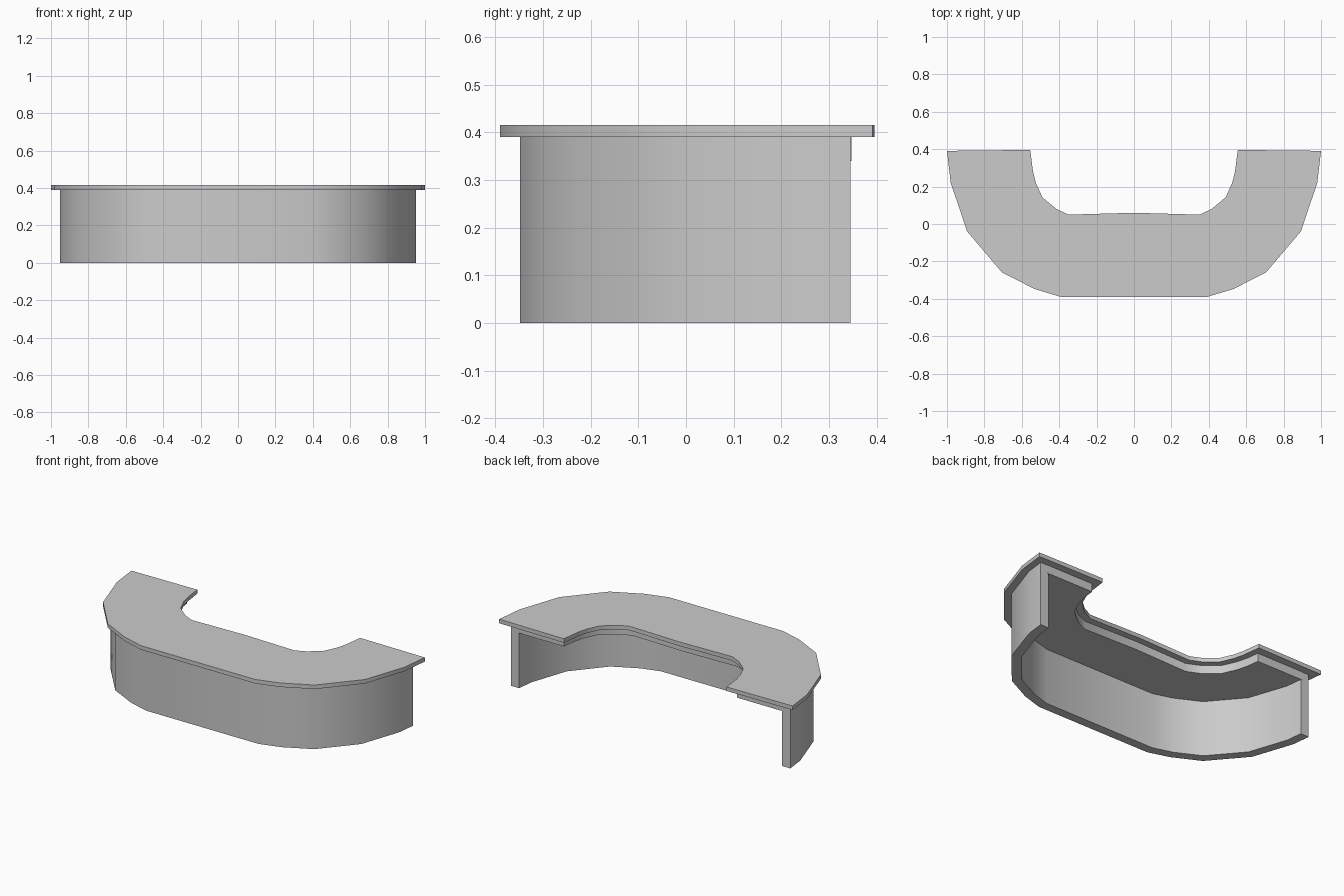
import bpy, bmesh, math
from mathutils import Vector

cube = bpy.data.objects.get("Cube")
if cube:
    bpy.data.objects.remove(cube, do_unlink=True)

grey = bpy.data.materials.new("plain grey")
grey.use_nodes = True
grey.diffuse_color = (0.6, 0.6, 0.6, 1)
grey.node_tree.nodes["Principled BSDF"].inputs["Base Color"].default_value = (0.6, 0.6, 0.6, 1)

# Right halves of the counter outline, from the middle to the back end
OUTER = [(0.39, -0.39), (0.53, -0.348), (0.705, -0.26), (0.892, -0.04), (0.98, 0.22), (1.0, 0.391)]
INNER = [(0.35, 0.05), (0.415, 0.08), (0.49, 0.143), (0.525, 0.22), (0.54, 0.28), (0.555, 0.396)]


def mirrored(half, middle=()):
    """Full left-to-right path from its right half."""
    return [Vector((-x, y)) for x, y in reversed(half)] + [Vector(p) for p in middle] + [Vector(p) for p in half]


def offset(path, dist, end_y):
    """Shift an open path to its left with mitred corners, ending at end_y."""
    normals = []
    for a, b in zip(path, path[1:]):
        d = (b - a).normalized()
        normals.append(Vector((-d.y, d.x)))
    out = []
    for i, p in enumerate(path):
        n1, n2 = normals[max(i - 1, 0)], normals[min(i, len(normals) - 1)]
        out.append(p + (n1 + n2) * (dist / (1 + n1.dot(n2))))
    for end, near in ((0, 1), (-1, -2)):
        a, b = out[near], out[end]
        out[end] = a + (b - a) * ((end_y - a.y) / (b.y - a.y))
    return out


def slab(name, front_path, back_path, z0, z1):
    """Upright prism between two paths."""
    bm = bmesh.new()
    base = bm.faces.new([bm.verts.new((p.x, p.y, z0)) for p in front_path + back_path[::-1]])
    top = bmesh.ops.extrude_face_region(bm, geom=[base])
    verts = [g for g in top["geom"] if isinstance(g, bmesh.types.BMVert)]
    bmesh.ops.translate(bm, verts=verts, vec=(0, 0, z1 - z0))
    bmesh.ops.recalc_face_normals(bm, faces=bm.faces)
    mesh = bpy.data.meshes.new(name)
    bm.to_mesh(mesh)
    bm.free()
    mesh.materials.append(grey)
    obj = bpy.data.objects.new(name, mesh)
    bpy.context.collection.objects.link(obj)
    bpy.ops.object.select_all(action='DESELECT')
    obj.select_set(True)
    bpy.context.view_layer.objects.active = obj
    bpy.ops.object.shade_smooth_by_angle(angle=math.radians(30))
    return obj


outer = mirrored(OUTER)
inner = mirrored(INNER, [(0, 0.06)])

# Overhanging counter top
slab("counter_top", outer, inner, 0.39, 0.415)
# Curved wall standing on the floor, open towards the back
slab("front_wall", offset(outer, 0.042, 0.345), offset(outer, 0.098, 0.345), 0.0, 0.39)
# Thick board under the top, set back from its edge
slab("under_board", offset(outer, 0.09, 0.347), offset(inner, -0.04, 0.347), 0.34, 0.39)
